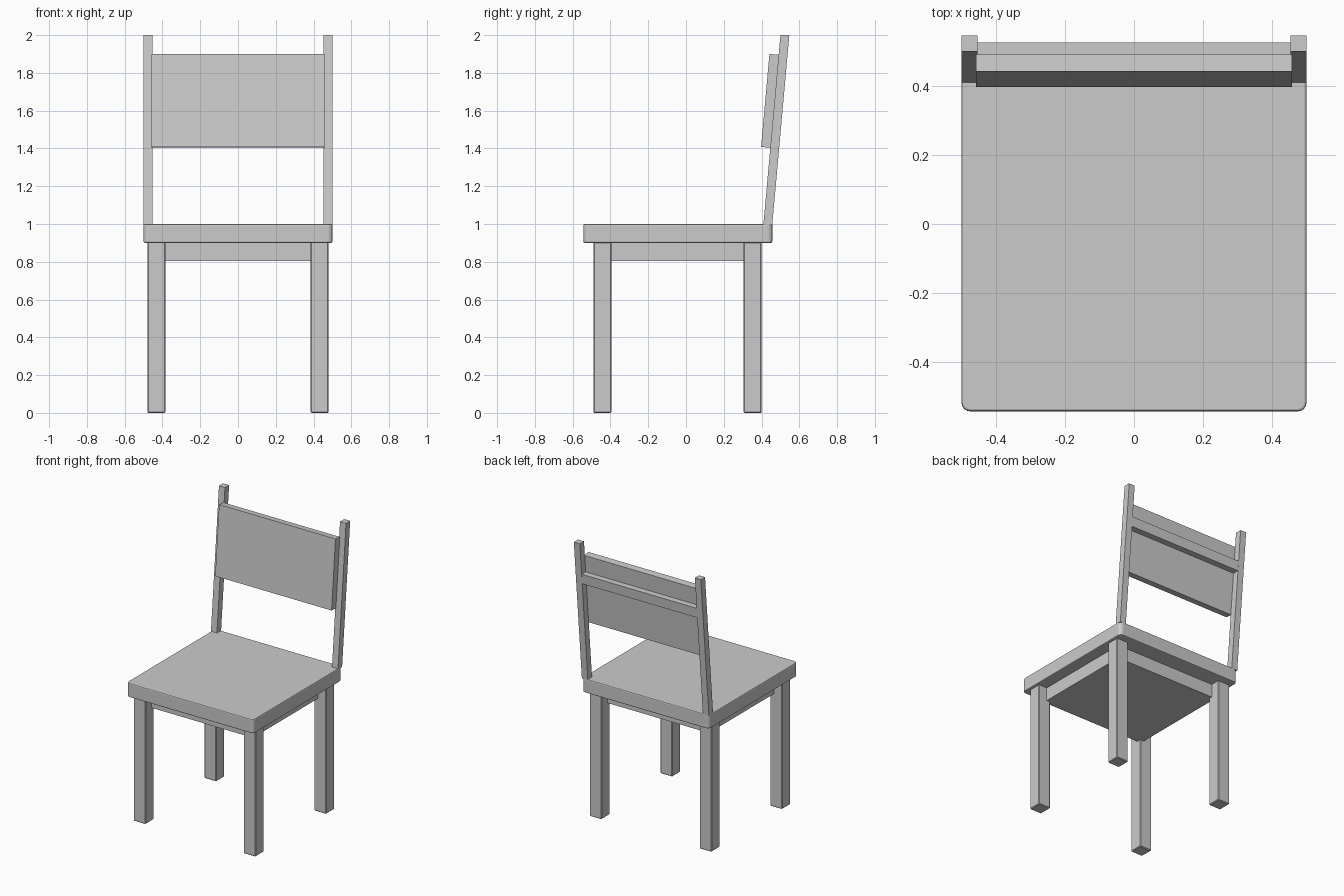
import bpy, bmesh, math
from mathutils import Matrix

if "Cube" in bpy.data.objects:
    bpy.data.objects.remove(bpy.data.objects["Cube"])

LEAN = 0.09  # backward slope of the backrest per unit of height


def box(name, x, y, z, lean=0.0):
    """Box from (min, max) ranges; lean shears it towards +y above z = 1."""
    bm = bmesh.new()
    bmesh.ops.create_cube(bm, size=1.0)
    for v in bm.verts:
        px, py, pz = (r[0] + (c + 0.5) * (r[1] - r[0]) for c, r in zip(v.co, (x, y, z)))
        v.co = (px, py + lean * (pz - 1.0), pz)
    return finish(name, bm)


def finish(name, bm):
    mesh = bpy.data.meshes.new(name)
    bm.to_mesh(mesh)
    bm.free()
    ob = bpy.data.objects.new(name, mesh)
    bpy.context.collection.objects.link(ob)
    return ob


def bevel(ob, width, segments=1):
    mod = ob.modifiers.new("Bevel", 'BEVEL')
    mod.width = width
    mod.segments = segments
    mod.limit_method = 'ANGLE'
    mod.angle_limit = math.radians(40)


# Seat: rounded vertical corners, finely softened rims
bm = bmesh.new()
bmesh.ops.create_cube(bm, size=1.0)
bmesh.ops.transform(bm, verts=bm.verts,
                    matrix=Matrix.Translation((0, -0.043, 0.95)) @ Matrix.Diagonal((1.0, 1.0, 0.1, 1)))
uprights = [e for e in bm.edges if abs(e.verts[0].co.z - e.verts[1].co.z) > 0.05]
bmesh.ops.bevel(bm, geom=uprights, offset=0.025, segments=4, profile=0.5, affect='EDGES')
bevel(finish("seat", bm), 0.007, 2)

# Solid support block under the seat
box("seat_support", (-0.415, 0.415), (-0.425, 0.335), (0.805, 0.9))

# Legs and back posts on both sides
for side, s in (("left", -1), ("right", 1)):
    leg_x = sorted((s * 0.385, s * 0.48))
    bevel(box(f"front_leg_{side}", leg_x, (-0.49, -0.395), (0, 0.905)), 0.005)
    bevel(box(f"back_leg_{side}", leg_x, (0.305, 0.40), (0, 0.905)), 0.005)
    post_x = sorted((s * 0.453, s * 0.5))
    box(f"back_post_{side}", post_x, (0.41, 0.457), (0.995, 2.0), LEAN)

# Cross rail between the posts
box("back_rail", (-0.455, 0.455), (0.41, 0.456), (1.705, 1.775), LEAN)

# Tilted backrest panel on the front of the posts
panel = box("backrest_panel", (-0.458, 0.458), (-0.025, 0.025), (-0.247, 0.247))
panel.location = (0, 0.4445, 1.652)
panel.rotation_euler.x = -math.atan(LEAN)
